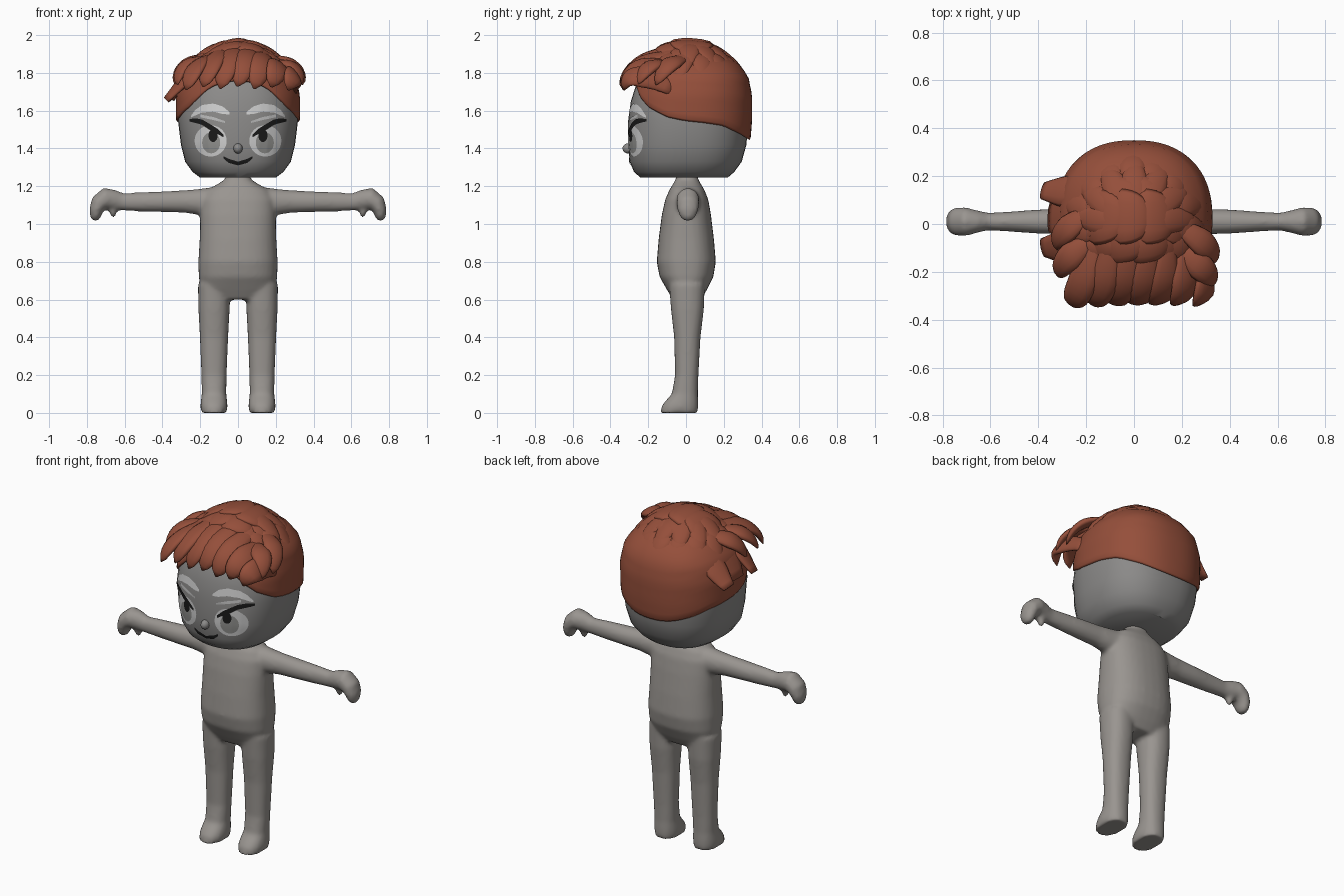
import bpy, bmesh, math
from mathutils import Vector
from mathutils.bvhtree import BVHTree

if "Cube" in bpy.data.objects:
    bpy.data.objects.remove(bpy.data.objects["Cube"])


def material(name, r, g, b):
    m = bpy.data.materials.new(name)
    m.use_nodes = True
    m.diffuse_color = (r, g, b, 1)
    bsdf = m.node_tree.nodes["Principled BSDF"]
    bsdf.inputs["Base Color"].default_value = (r, g, b, 1)
    bsdf.inputs["Roughness"].default_value = 0.8
    return m


SKIN = material("warm grey skin", .32, .30, .28)
FACE = material("grey face", .26, .255, .25)
HAIR = material("auburn hair", .30, .078, .043)
WHITE = material("eye white", .62, .62, .62)
BROW = material("pale brow", .48, .48, .48)
IRIS = material("grey iris", .28, .28, .27)
BLACK = material("black lines", .01, .01, .01)

X, Y = Vector((1, 0, 0)), Vector((0, 1, 0))
CENTRE = Vector((0, .01, 1.56))
DOME = Vector((.325, .33, .385))


def finish(name, bm, mat, fix_normals=True):
    if fix_normals:
        bmesh.ops.recalc_face_normals(bm, faces=bm.faces)
    mesh = bpy.data.meshes.new(name)
    bm.to_mesh(mesh)
    bm.free()
    mesh.materials.append(mat)
    mesh.shade_smooth()
    obj = bpy.data.objects.new(name, mesh)
    bpy.context.collection.objects.link(obj)
    return obj


def round_square(a, power):
    c, s = math.cos(a), math.sin(a)
    return (math.copysign(abs(c) ** (2 / power), c),
            math.copysign(abs(s) ** (2 / power), s))


def skin_rings(bm, rings):
    loops = [[bm.verts.new(p) for p in ring] for ring in rings]
    n = len(loops[0])
    for lo, hi in zip(loops, loops[1:]):
        for i in range(n):
            j = (i + 1) % n
            bm.faces.new((lo[i], lo[j], hi[j], hi[i]))
    bm.faces.new(loops[0][::-1])
    bm.faces.new(loops[-1])


def sweep(bm, rows, u=None, v=None, n=20, power=2.0):
    """Rows are (centre, half width along u, half width along v)."""
    rings = []
    for i, (p, a, b) in enumerate(rows):
        t = (rows[min(i + 1, len(rows) - 1)][0] - rows[max(i - 1, 0)][0]).normalized()
        side = u or t.cross(p - CENTRE).normalized()
        up = v or side.cross(t).normalized()
        ring = []
        for k in range(n):
            c, s = round_square(math.tau * k / n, power)
            ring.append(p + side * a * c + up * b * s)
        rings.append(ring)
    skin_rings(bm, rings)


def upright(table, x=0):
    """Table rows: height, half width, front y, back y."""
    return [(Vector((x, (f + b) / 2, z)), w, (b - f) / 2) for z, w, f, b in table]


def interp(table, k):
    if k <= table[0][0]:
        return table[0][1:]
    for lo, hi in zip(table, table[1:]):
        if k <= hi[0]:
            f = (k - lo[0]) / (hi[0] - lo[0])
            return [p + (q - p) * f for p, q in zip(lo[1:], hi[1:])]
    return table[-1][1:]


# Body: torso, legs, arms and mitten hands fused into one soft skin
body = bmesh.new()
TORSO = [(.60, .15, -.07, .08), (.65, .195, -.10, .11), (.72, .208, -.14, .145),
         (.80, .21, -.155, .158), (.92, .203, -.145, .148), (1.05, .20, -.128, .132),
         (1.13, .195, -.11, .118), (1.18, .165, -.088, .098), (1.21, .11, -.07, .08),
         (1.235, .07, -.055, .065), (1.27, .06, -.05, .06)]
sweep(body, upright(TORSO), X, Y, n=32, power=2.4)
LEG = [(0, .068, -.135, .063), (.035, .072, -.13, .065), (.06, .07, -.112, .065),
       (.1, .065, -.075, .063), (.2, .067, -.058, .066), (.4, .075, -.063, .077),
       (.55, .083, -.08, .095), (.68, .085, -.09, .10)]
ARM = [(.10, 1.115, .075, .085), (.2, 1.117, .062, .07), (.28, 1.119, .054, .06),
       (.4, 1.118, .051, .055), (.52, 1.117, .042, .051), (.61, 1.117, .037, .046),
       (.66, 1.127, .048, .055), (.70, 1.135, .06, .058), (.735, 1.11, .06, .048),
       (.752, 1.07, .055, .036), (.755, 1.035, .04, .028), (.755, 1.016, .018, .012)]
THUMB = [(.68, 1.14, .03, .028), (.666, 1.08, .026, .023),
         (.66, 1.05, .02, .017), (.658, 1.034, .009, .009)]
for sx in (-1, 1):
    sweep(body, upright(LEG, sx * .127), X, Y, n=24, power=2.3)
    for limb in (ARM, THUMB):
        sweep(body, [(Vector((sx * x, .01, z)), a, b) for x, z, a, b in limb], u=Y)
body_obj = finish("body", body, SKIN)
remesh = body_obj.modifiers.new("fuse", 'REMESH')
remesh.mode = 'VOXEL'
remesh.voxel_size = .011
remesh.use_smooth_shade = True
soften = body_obj.modifiers.new("soften", 'SMOOTH')
soften.factor = .5
soften.iterations = 7

# Head
head = bmesh.new()
HEAD = [(1.245, .20, -.24, .22), (1.275, .24, -.275, .255), (1.33, .28, -.298, .295),
        (1.42, .302, -.306, .32), (1.55, .318, -.306, .33), (1.65, .312, -.292, .328),
        (1.75, .28, -.26, .30), (1.83, .22, -.20, .24), (1.89, .12, -.11, .14)]
sweep(head, upright(HEAD), X, Y, n=40, power=2.4)
bmesh.ops.recalc_face_normals(head, faces=head.faces)
surface = BVHTree.FromBMesh(head)
head_obj = finish("head", head, FACE)
bpy.context.view_layer.objects.active = head_obj
head_obj.select_set(True)
bpy.ops.object.shade_smooth_by_angle(angle=math.radians(40))

# Nose
nose = bmesh.new()
bmesh.ops.create_uvsphere(nose, u_segments=16, v_segments=10, radius=1)
for p in nose.verts:
    p.co = Vector((p.co.x * .024, p.co.y * .03 - .306, p.co.z * .027 + 1.4))
finish("nose", nose, FACE)


# Painted features: thin plates laid on the face, from (x, low z, high z) columns
def plate(name, columns, mat, lift, mirror=True):
    bm = bmesh.new()
    steps, rows = 28, 6
    for sx in (-1, 1) if mirror else (1,):
        grid = []
        for i in range(steps + 1):
            f = .5 - .5 * math.cos(math.pi * i / steps)
            x = columns[0][0] + (columns[-1][0] - columns[0][0]) * f
            lo, hi = interp(columns, x)
            col = []
            for j in range(rows + 1):
                z = lo + (hi - lo) * j / rows
                hit = surface.ray_cast(Vector((sx * x, -1, z)), Y)[0]
                col.append(bm.verts.new((sx * x, hit.y - lift, z)))
            grid.append(col)
        for a, b in zip(grid, grid[1:]):
            for j in range(rows):
                face = bm.faces.new((a[j], b[j], b[j + 1], a[j + 1]))
                face.normal_update()
                if face.normal.y > 0:
                    face.normal_flip()
    return finish(name, bm, mat, False)


def oval(x, z, rx, rz):
    pts = []
    for i in range(17):
        a = math.pi * i / 16
        pts.append((x - rx * math.cos(a), z - rz * math.sin(a), z + rz * math.sin(a) + 1e-4))
    return pts


plate("eye_whites", oval(.145, 1.44, .085, .083), WHITE, .003)
plate("irises", oval(.142, 1.43, .048, .056), IRIS, .0045)
plate("pupils", oval(.132, 1.468, .024, .034), BLACK, .006)
plate("eyelashes", [(.078, 1.46, 1.475), (.11, 1.478, 1.505), (.15, 1.498, 1.53),
                    (.19, 1.525, 1.553), (.225, 1.535, 1.56), (.258, 1.543, 1.555)], BLACK, .0075)
plate("eyebrows", [(.045, 1.58, 1.592), (.08, 1.582, 1.622), (.13, 1.595, 1.638),
                   (.19, 1.59, 1.63), (.225, 1.575, 1.605), (.25, 1.563, 1.572)], WHITE, .003)
plate("eyelids", [(.07, 1.535, 1.545), (.13, 1.55, 1.566), (.2, 1.565, 1.58)], BROW, .003)
plate("mouth", [(-.078, 1.348, 1.36), (-.05, 1.324, 1.345), (0, 1.31, 1.33),
                (.05, 1.324, 1.345), (.078, 1.348, 1.36)], BLACK, .004, mirror=False)

# Hair cap: a shell whose hem rises over the brow and drops at the nape
CAP = [(1.45, .315, -.30, .342), (1.55, .328, -.315, .35), (1.68, .328, -.302, .35),
       (1.78, .306, -.275, .33), (1.85, .25, -.23, .28), (1.91, .16, -.15, .19), (1.945, .05, -.05, .06)]
HEM = [(-.31, 1.755), (-.28, 1.715), (-.25, 1.665), (-.2, 1.615), (-.1, 1.565), (0, 1.545),
       (.1, 1.535), (.2, 1.52), (.3, 1.475), (.35, 1.445)]


def cap_point(z, a, scale=1.0):
    w, f, b = interp(CAP, z)
    c, s = round_square(a, 2.3)
    return Vector((w * c * scale, (f + b) / 2 + (b - f) / 2 * s * scale, z))


cap = bmesh.new()
columns = []
for k in range(64):
    a = math.tau * k / 64
    hem = interp(HEM, cap_point(1.6, a).y)[0]
    columns.append([cap_point(hem + .012, a, .93), cap_point(hem, a, .98)]
                   + [cap_point(hem + .01 + (1.935 - hem) * i / 14, a) for i in range(15)])
skin_rings(cap, list(zip(*columns)))
finish("hair_cap", cap, HAIR)


# Hair locks: flattened leaves bent along a curve over the skull
def lock(bm, p0, p1, p2, width, thick=.026, tip=3.0):
    rows = []
    for i in range(11):
        t = i / 10 * .995
        p = p0 * (1 - t) ** 2 + p1 * 2 * t * (1 - t) + p2 * t * t
        size = min(1, .55 + 1.2 * t) * (1 - t ** tip) ** .65
        rows.append((p, width * size, thick * size))
    sweep(bm, rows, n=12)


def around(az, el, lift):
    a, e = math.radians(az), math.radians(el)
    d = Vector((math.cos(a) * math.cos(e), math.sin(a) * math.cos(e), math.sin(e)))
    return CENTRE + (DOME + Vector((lift, lift, lift))) * d


def above(x, y, lift):
    r = min(.93, (x / DOME.x) ** 2 + (y / DOME.y) ** 2)
    return Vector((x, y + CENTRE.y, CENTRE.z + DOME.z * math.sqrt(1 - r) + lift))


rim = bmesh.new()
for k in range(11):
    az = -32 + 24.5 * k
    drop = 22 + 4 * (k % 2)
    lock(rim, around(az + 4, 64, 0), around(az + 2, 46, .045), around(az - 3, drop, .02), .066, tip=2.2)
for k in range(7):
    az = 5 + 29 * k
    lock(rim, around(az, 84, 0), around(az, 66, .04), around(az - 4, 42, .03), .07, tip=2.6)
finish("rim_locks", rim, HAIR)

fringe = bmesh.new()
for k in range(7):
    x = -.255 + .09 * k
    sag = .35 * x * x
    lock(fringe, above(x * .85 + .05, -.07, .0), Vector((x + .03, -.325, 1.885 - sag)),
         Vector((x - .02, -.33, 1.715 + .012 * (k % 2) - sag * .3)), .064, .024, tip=5)
for x, y in ((.30, -.2), (.31, -.1), (-.29, -.16), (-.30, -.04)):
    lock(fringe, above(x * .6, y + .08, .0), Vector((x * 1.1, y, 1.87)),
         Vector((x * 1.1, y - .06, 1.735)), .06, tip=3)
finish("fringe_locks", fringe, HAIR)

crown = bmesh.new()
for k in range(5):
    x = .16 - .105 * k
    for y, w in ((.02, .12), (-.11, .075), (.13, .07)):
        shift = -.03 if y != .02 else 0
        start, end = x - .09 + shift, x + .13 + shift
        lock(crown, above(start, y, -.005), above((start + end) / 2, y, .045),
             above(end, y * .9, .022), w, .024, tip=4)
finish("crown_locks", crown, HAIR)
